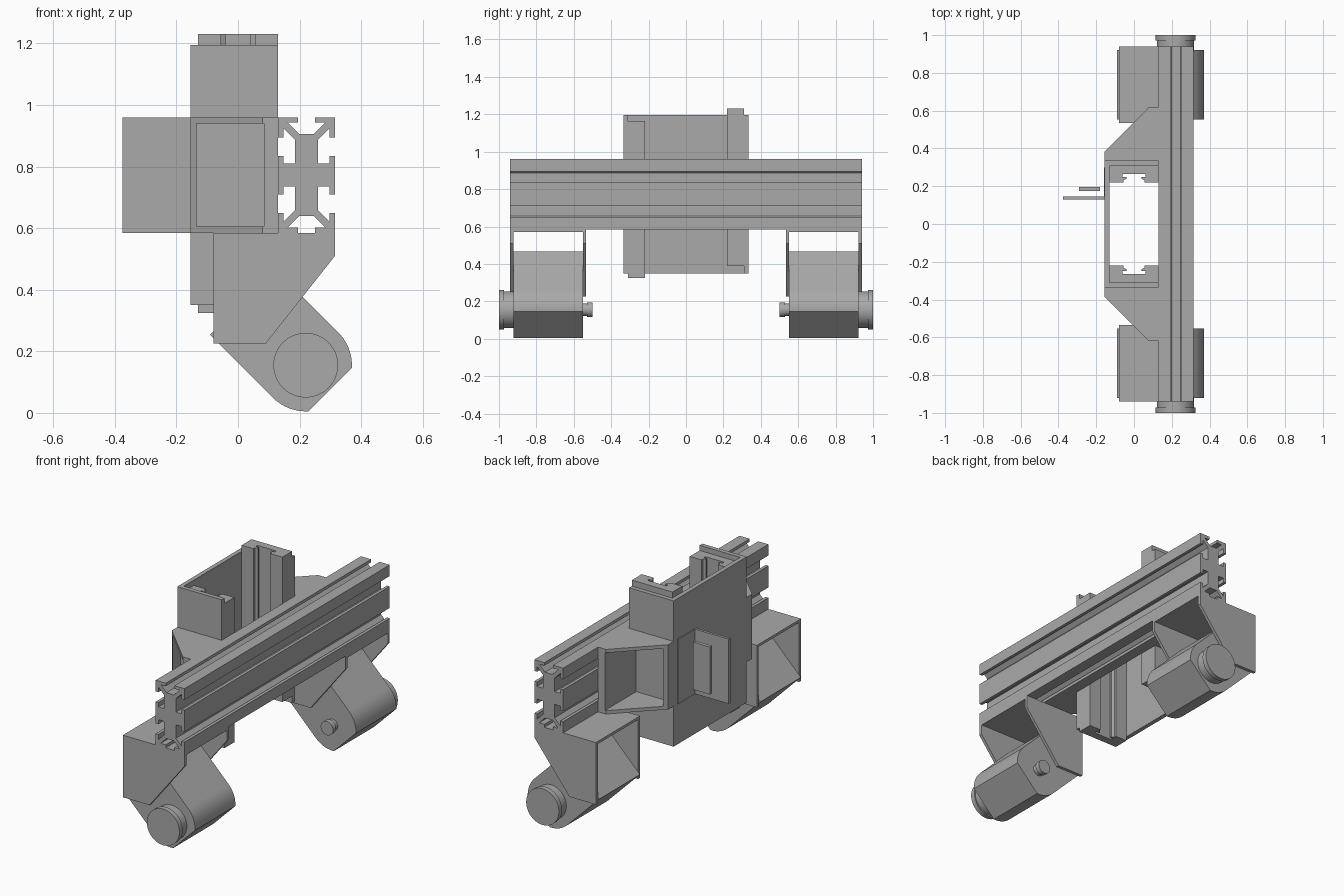
import bpy, bmesh, math
from mathutils import Vector

cube = bpy.data.objects.get("Cube")
if cube:
    bpy.data.objects.remove(cube, do_unlink=True)

grey = bpy.data.materials.new("plain grey")
grey.use_nodes = True
grey.diffuse_color = (0.4, 0.4, 0.4, 1)
grey.node_tree.nodes["Principled BSDF"].inputs["Base Color"].default_value = (0.4, 0.4, 0.4, 1)


def prism(name, pts, axis, a, b, smooth=False):
    """Extrude a 2D outline along y (points are x, z) or z (points are x, y)."""
    def place(p, d):
        return Vector((p[0], d, p[1])) if axis == "y" else Vector((p[0], p[1], d))
    bm = bmesh.new()
    face = bm.faces.new([bm.verts.new(place(p, a)) for p in pts])
    ext = bmesh.ops.extrude_face_region(bm, geom=[face])
    top = [v for v in ext["geom"] if isinstance(v, bmesh.types.BMVert)]
    bmesh.ops.translate(bm, verts=top, vec=place((0, 0), b - a))
    bmesh.ops.recalc_face_normals(bm, faces=bm.faces)
    mesh = bpy.data.meshes.new(name)
    bm.to_mesh(mesh)
    bm.free()
    mesh.materials.append(grey)
    ob = bpy.data.objects.new(name, mesh)
    bpy.context.collection.objects.link(ob)
    if smooth:
        bpy.ops.object.select_all(action="DESELECT")
        ob.select_set(True)
        bpy.context.view_layer.objects.active = ob
        bpy.ops.object.shade_smooth_by_angle(angle=math.radians(30))
    return ob


def box(name, x, y, z):
    return prism(name, [(x[0], y[0]), (x[1], y[0]), (x[1], y[1]), (x[0], y[1])], "z", *z)


def disc(name, radius, a, b):
    ring = [i * math.tau / 48 for i in range(48)]
    pts = [(AXLE[0] + radius * math.cos(t), AXLE[1] + radius * math.sin(t)) for t in ring]
    return prism(name, pts, "y", min(a, b), max(a, b), True)


AXLE = (0.22, 0.155)
LOW, HIGH = 0.585, 0.96

# Slotted beam, a quarter outline mirrored twice
quarter = [(0.0925, 0.0625), (0.0745, 0.0625), (0.0745, 0.037), (0.0375, 0.037),
           (0.0375, 0.115), (0.0745, 0.152), (0.0745, 0.1225), (0.0925, 0.1225),
           (0.0925, 0.1875), (0.0275, 0.1875), (0.0275, 0.17), (0.06, 0.17), (0.024, 0.133)]
half = quarter + [(-x, z) for x, z in reversed(quarter)]
outline = half + [(-x, -z) for x, z in half]
prism("slotted_beam", [(0.2225 + x, 0.7725 + z) for x, z in outline], "y", -0.94, 0.94)

# Open carriage channel
prism("carriage_channel", [(-0.155, -0.335), (0.13, -0.335), (0.13, -0.31), (-0.13, -0.31),
                           (-0.13, 0.31), (0.13, 0.31), (0.13, 0.335), (-0.155, 0.335)],
      "z", 0.35, 1.195)

# Motor body outline: slanted block with a rounded, flat-cut end
along, across = Vector((1, -1)).normalized(), Vector((1, 1)).normalized()
start = math.asin(0.112 / 0.15)
arc = [start * (1 - i / 10) for i in range(11)]
local = [(0.15 * math.sin(t), 0.15 * math.cos(t)) for t in arc] + [(-0.29, 0.15)]
local += [(u, -v) for u, v in reversed(local)]
motor = [Vector(AXLE) + along * u + across * v for u, v in local]

cheek = [(-0.08, LOW), (0.315, LOW), (0.315, 0.51), (0.09, 0.225), (-0.08, 0.225)]

for s, side in ((-1, "front"), (1, "rear")):
    def span(a, b):
        return sorted((s * a, s * b))

    # Guide rail with a grooved inner face
    groove = [(0.13, 0.31), (0.13, 0.22), (0.055, 0.22), (0.055, 0.232), (0.04, 0.24),
              (0.04, 0.25), (0.06, 0.25), (0.06, 0.265)]
    rail = groove + [(-x, y) for x, y in reversed(groove)]
    bottom = 0.325 if s < 0 else 0.39
    prism(side + "_guide_rail", [(x, s * y) for x, y in rail], "z", bottom, bottom + 0.84)

    # Hollow gusset between carriage and beam
    plate = [(-0.155, 0.335), (-0.155, 0.385), (0.08, 0.62), (0.13, 0.62), (0.13, 0.335)]
    for name, z in (("lower", LOW), ("upper", HIGH - 0.02)):
        prism(f"{side}_{name}_gusset", [(x, s * y) for x, y in plate], "z", z, z + 0.02)
    box(side + "_gusset_back", (0.085, 0.13), span(0.335, 0.62), (LOW, HIGH))
    prism(side + "_gusset_wall", [(-0.155, s * 0.335), (-0.155, s * 0.385),
                                  (-0.135, s * 0.405), (-0.135, s * 0.335)], "z", LOW, HIGH)

    # Motor mount: two cheeks and a roof
    prism(side + "_outer_cheek", cheek, "y", *span(0.922, 0.94))
    prism(side + "_inner_cheek", cheek, "y", *span(0.535, 0.552))
    box(side + "_mount_roof", (-0.08, 0.315), span(0.535, 0.94), (0.57, LOW))

    # Motor body, wheel and shaft
    prism(side + "_motor", motor, "y", *span(0.552, 0.922), smooth=True)
    disc(side + "_wheel_hub", 0.098, s * 0.92, s * 0.972)
    disc(side + "_wheel_rim", 0.105, s * 0.972, s * 1.0)
    disc(side + "_shaft", 0.034, s * 0.56, s * 0.528)
    disc(side + "_shaft_cap", 0.04, s * 0.528, s * 0.5)

# Side tab with a small panel beside it
box("tab_base", (-0.16, -0.15), (0.13, 0.3), (LOW, HIGH))
box("tab_plate", (-0.375, -0.155), (0.13, 0.145), (LOW, HIGH))
box("tab_panel", (-0.29, -0.18), (0.175, 0.195), (0.635, 0.91))
